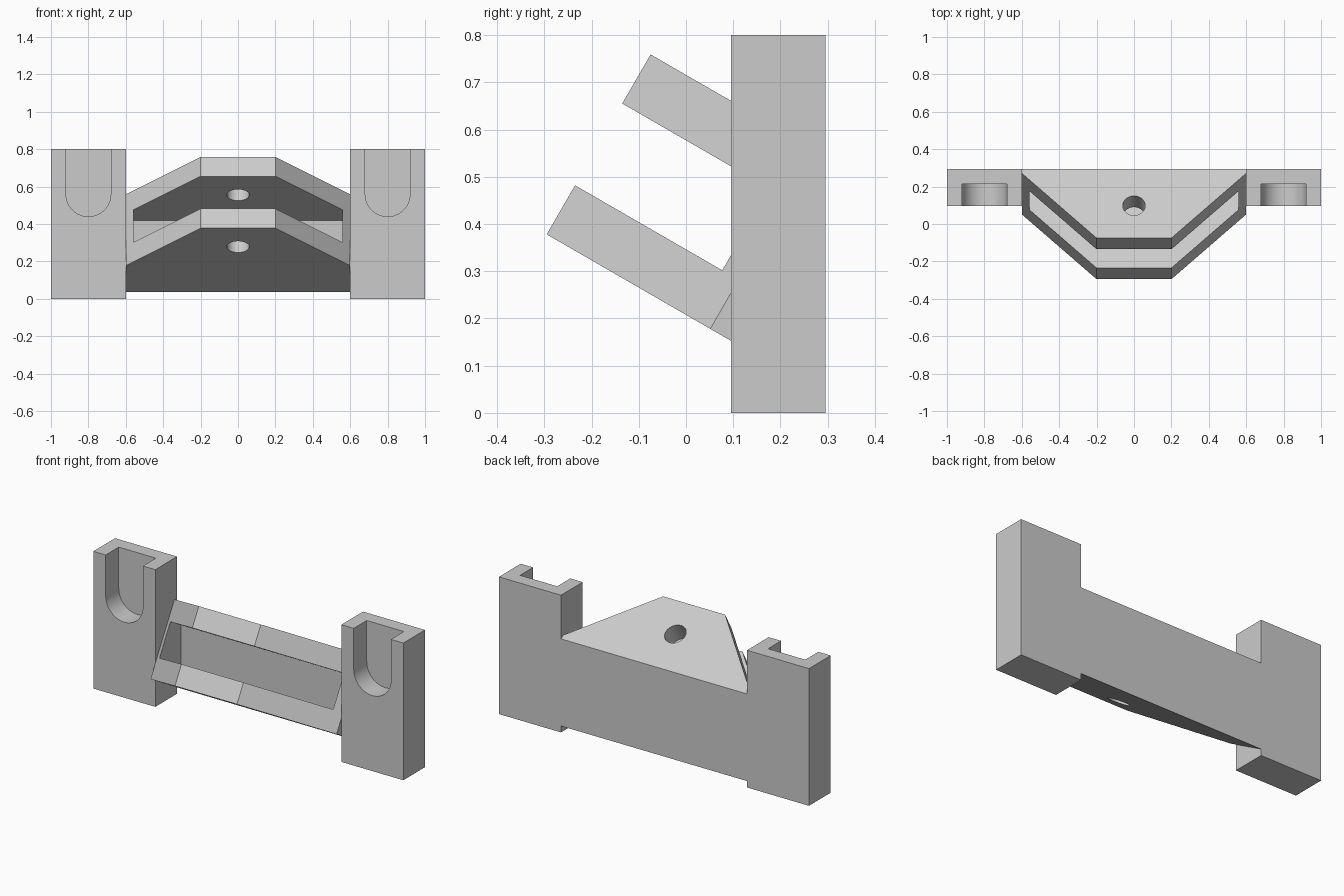
import bpy, bmesh
from math import radians, cos, sin, pi
from mathutils import Matrix, Vector

cube = bpy.data.objects.get("Cube")
if cube:
    bpy.data.objects.remove(cube, do_unlink=True)

grey = bpy.data.materials.new("plain grey")
grey.use_nodes = True
colour = (0.6, 0.6, 0.6, 1)
grey.diffuse_color = colour
grey.node_tree.nodes["Principled BSDF"].inputs["Base Color"].default_value = colour

BACK = 0.295      # rear plane
FRONT = 0.095     # front of the mounting ears
WALL = 0.02       # thickness behind the slot
SIDES = 48


def prism(name, outline, low, high, frame, back=None):
    """Extrude a flat outline along the frame's local z, trimmed at a rear plane."""
    bm = bmesh.new()
    base = bm.faces.new([bm.verts.new((a, b, low)) for a, b in outline])
    top = bmesh.ops.extrude_face_region(bm, geom=[base])["geom"]
    moved = [v for v in top if isinstance(v, bmesh.types.BMVert)]
    bmesh.ops.translate(bm, vec=(0, 0, high - low), verts=moved)
    bm.transform(frame)
    if back is not None:
        cut = bmesh.ops.bisect_plane(bm, geom=bm.verts[:] + bm.edges[:] + bm.faces[:],
                                     plane_co=(0, back, 0), plane_no=(0, 1, 0), clear_outer=True)
        rim = [e for e in cut["geom_cut"] if isinstance(e, bmesh.types.BMEdge)]
        bmesh.ops.holes_fill(bm, edges=rim, sides=0)
    bmesh.ops.recalc_face_normals(bm, faces=bm.faces[:])
    mesh = bpy.data.meshes.new(name)
    bm.to_mesh(mesh)
    bm.free()
    mesh.materials.append(grey)
    obj = bpy.data.objects.new(name, mesh)
    bpy.context.collection.objects.link(obj)
    return obj


def arc(x, y, r, start=0.0, sweep=2 * pi, count=SIDES, closed=True):
    steps = count if closed else count - 1
    return [(x + r * cos(start + sweep * i / steps),
             y + r * sin(start + sweep * i / steps)) for i in range(count)]


def rect(x0, x1, y0, y1):
    return [(x0, y0), (x1, y0), (x1, y1), (x0, y1)]


def carve(obj, cutters):
    """Subtract the cutters, bake the result and smooth the round walls."""
    for c in cutters:
        c.hide_render = True
        mod = obj.modifiers.new("cut", 'BOOLEAN')
        mod.operation, mod.solver, mod.object = 'DIFFERENCE', 'EXACT', c
    bpy.context.view_layer.update()
    graph = bpy.context.evaluated_depsgraph_get()
    mesh = bpy.data.meshes.new_from_object(obj.evaluated_get(graph))
    obj.modifiers.clear()
    obj.data = mesh
    for c in cutters:
        bpy.data.objects.remove(c, do_unlink=True)
    bpy.ops.object.select_all(action='DESELECT')
    obj.select_set(True)
    bpy.context.view_layer.objects.active = obj
    bpy.ops.object.shade_smooth_by_angle(angle=radians(30))


# Mounting ears: outline drawn in x and z, depth running along y
upright = Matrix(((1, 0, 0, 0), (0, 0, 1, 0), (0, 1, 0, 0), (0, 0, 0, 1)))
for side, label in ((1, "left"), (-1, "right")):
    x = 0.8 * side
    ear = prism(label + "_mounting_ear", rect(x - 0.2, x + 0.2, 0, 0.8), FRONT, BACK, upright)
    cutters = []
    for z, end, start in ((0.56, 1.0, pi), (0.24, -0.2, 0)):
        # round-ended pocket, open at the ear's end
        r = 0.12 if start == 0 else -0.12
        pocket = arc(x, z, 0.12, start, pi, SIDES // 2, False) + [(x + r, end), (x - r, end)]
        # the arc finishes on the opposite side, so return along the open end
        pocket[-2:] = [(pocket[-3][0], end), (pocket[0][0], end)]
        cutters.append(prism("pocket_cutter", pocket, 0, 0.215, upright))
        cutters.append(prism("screw_cutter", arc(x, z, 0.05), 0, 0.5, upright))
    carve(ear, cutters)

# Tilted holder: local x across, y down and back, z normal to the plates
tilt = Matrix.Translation(Vector((0, -0.295, 0.378))) @ Matrix.Rotation(radians(-30), 4, 'X')
outline = [(-0.2, 0), (0.2, 0), (0.6, 0.4), (0.6, 1), (-0.6, 1), (-0.6, 0.4)]
holder = prism("tilted_holder", outline, 0, 0.44, tilt, BACK)
slot = prism("slot_cutter", rect(-0.56, 0.56, -0.2, 1), 0.12, 0.32, tilt, BACK - WALL)
bore = prism("bore_cutter", arc(0, 0.2, 0.06), -0.1, 0.6, tilt)
carve(holder, [slot, bore])
